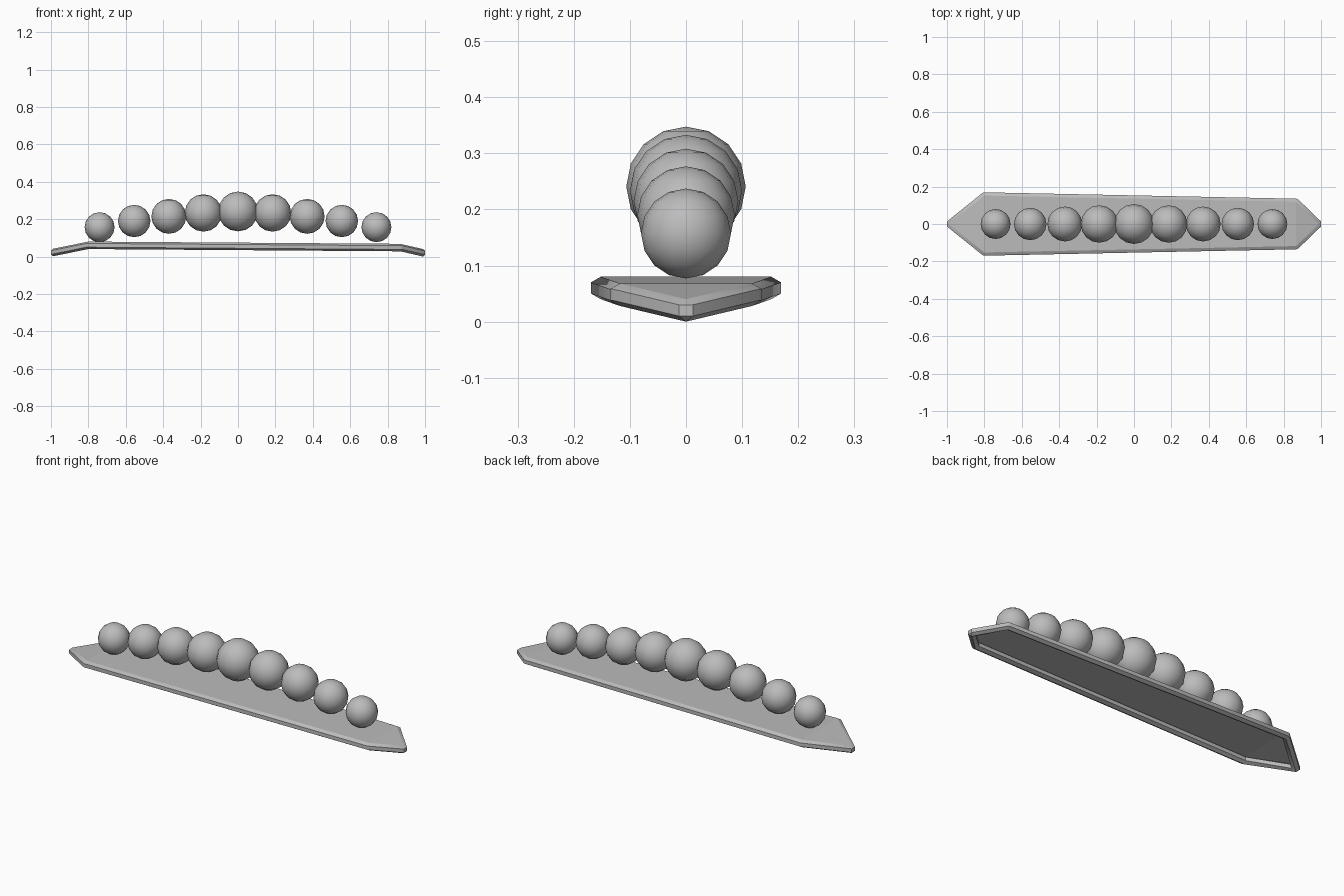
import bpy
import bmesh
import math
from mathutils import Vector

if "Cube" in bpy.data.objects:
    bpy.data.objects.remove(bpy.data.objects["Cube"])

grey = bpy.data.materials.new("plain grey")
grey.diffuse_color = (0.5, 0.5, 0.5, 1)
grey.use_nodes = True
grey.node_tree.nodes["Principled BSDF"].inputs["Base Color"].default_value = grey.diffuse_color


def finish(obj, name, smooth=True):
    obj.name = name
    obj.data.materials.append(grey)
    bpy.ops.object.select_all(action='DESELECT')
    obj.select_set(True)
    bpy.context.view_layer.objects.active = obj
    if smooth:
        bpy.ops.object.shade_smooth_by_angle()


def add_object(bm, name, smooth):
    mesh = bpy.data.meshes.new(name)
    bm.to_mesh(mesh)
    bm.free()
    obj = bpy.data.objects.new(name, mesh)
    bpy.context.collection.objects.link(obj)
    finish(obj, name, smooth)


# pointed outline with drooping ends (counter-clockwise, centre of the rim)
path = [Vector(p) for p in [
    (-.989, 0, .0215), (-.8, -.152, .06), (.867, -.118, .048),
    (.989, 0, .02), (.867, .118, .048), (-.8, .152, .06)]]
n = len(path)
R = .02
UP = Vector((0, 0, R))


def edge_normal(i):
    d = path[(i + 1) % n] - path[i % n]
    return Vector((d.y, -d.x, 0)).normalized()


# rim: six-sided tube, corners cut outside and mitred inside
bm = bmesh.new()
rings = []
for s in range(6):
    a = math.radians(90 - 60 * s)
    out, rise = R * math.cos(a), R * math.sin(a)
    ring = []
    for i, p in enumerate(path):
        n1, n2 = edge_normal(i - 1 + n), edge_normal(i)
        mid = (n1 + n2) / (1 + n1.dot(n2))
        for normal in (n1, n2) if out > 0 else (mid, mid):
            ring.append(bm.verts.new(p + normal * out + Vector((0, 0, rise))))
    rings.append(ring)
for s in range(6):
    upper, lower = rings[s], rings[(s + 1) % 6]
    for i in range(2 * n):
        j = (i + 1) % (2 * n)
        bm.faces.new((upper[i], lower[i], lower[j], upper[j]))
bmesh.ops.remove_doubles(bm, verts=bm.verts, dist=.0005)
bmesh.ops.recalc_face_normals(bm, faces=bm.faces)
add_object(bm, "rim", True)

# thin panel stretched over the top of the rim, folded at both ends
bm = bmesh.new()
v = [bm.verts.new(p + UP) for p in path]
for ids in ((0, 1, 5), (1, 2, 4, 5), (2, 3, 4)):
    bm.faces.new([v[k] for k in ids])
add_object(bm, "panel", False)

# arched row of balls, largest in the middle
heights = [.241, .233, .215, .190, .157]
for i in range(-4, 5):
    k = abs(i)
    bpy.ops.mesh.primitive_uv_sphere_add(
        segments=16, ring_count=8, radius=.1065 - .0066 * k,
        location=(i * .185, 0, heights[k]))
    finish(bpy.context.object, f"ball_{i + 5}")
